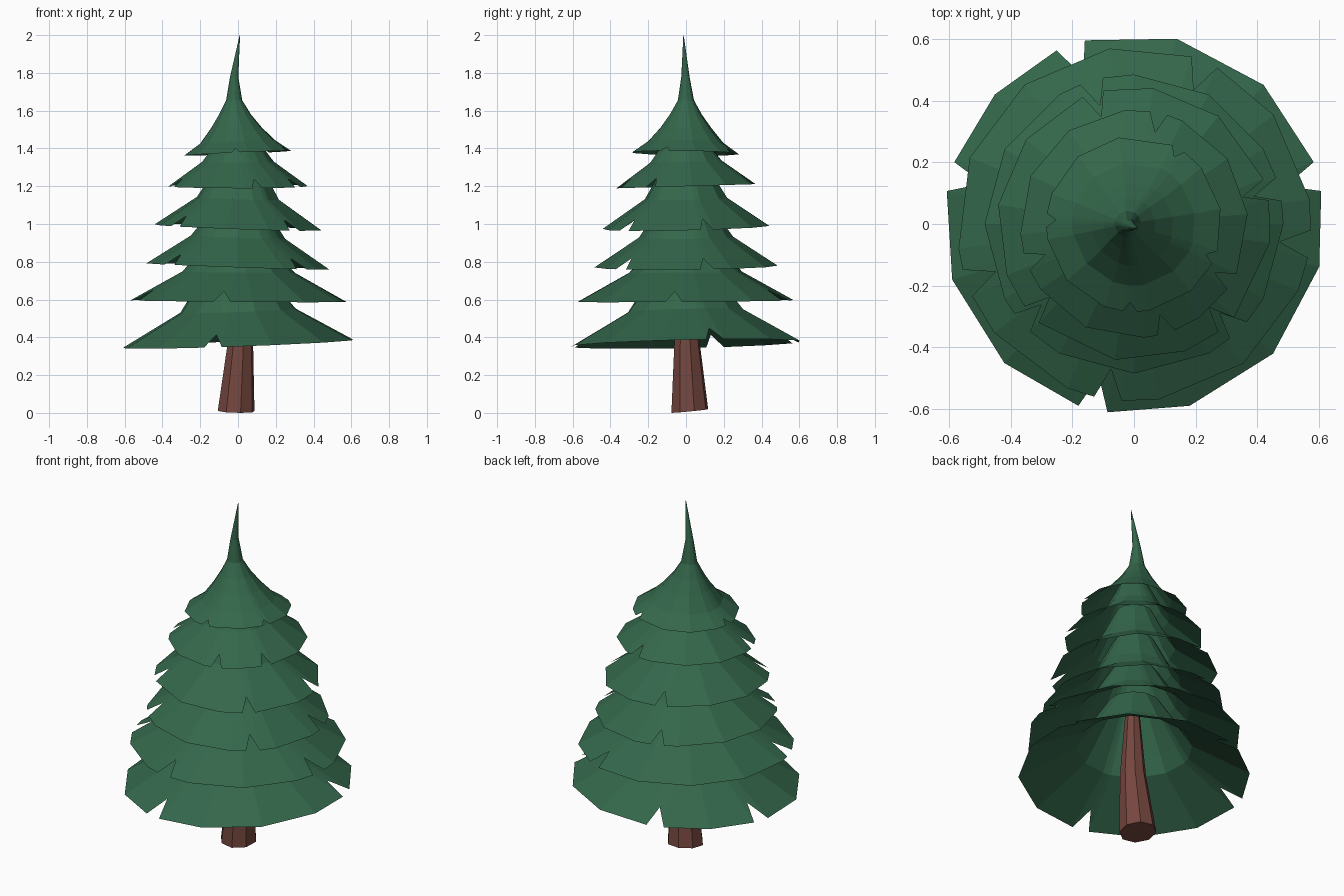
import bpy, math
from mathutils import Vector

if "Cube" in bpy.data.objects:
    bpy.data.objects.remove(bpy.data.objects["Cube"])


def material(name, rgb):
    m = bpy.data.materials.new(name)
    m.diffuse_color = (*rgb, 1)
    m.use_nodes = True
    m.node_tree.nodes["Principled BSDF"].inputs["Base Color"].default_value = m.diffuse_color
    return m


GREEN = material("needle green", (0.034, 0.135, 0.07))
BROWN = material("bark brown", (0.18, 0.062, 0.05))


def make(name, verts, faces, mat):
    me = bpy.data.meshes.new(name)
    me.from_pydata(verts, [], faces)
    me.materials.append(mat)
    ob = bpy.data.objects.new(name, me)
    bpy.context.collection.objects.link(ob)
    return ob


def tier(name, profile, start, notches, tilt, centres=None, sides=12):
    """Open skirt of flat facets: profile runs from rim to top, wedges are cut in the rim."""
    # columns: even angles, plus three per notch (edge, apex, edge)
    def gap(a, b):
        return abs((a - b + 180) % 360 - 180)
    cols = [(start + i * 360 / sides, 0.0) for i in range(sides)]
    cols = [c for c in cols if all(gap(c[0], n) > 11 for n in notches)]
    for n in notches:
        cols += [(n - 5, 0.0), (n - 1, 0.36), (n + 4, 0.0)]
    cols = sorted((a % 360, d) for a, d in cols)
    (r0, z0), (r1, z1) = profile[:2]
    verts, n = [], len(cols)
    for row, (r, z) in enumerate(profile):
        c = centres[row] if centres else (0, 0)
        for a, d in cols:
            rr, zz = r, z
            if row == 0:
                rr, zz = r0 + (r1 - r0) * d, z0 + (z1 - z0) * d
            x, y = rr * math.cos(math.radians(a)), rr * math.sin(math.radians(a))
            zz += (tilt[0] * x + tilt[1] * y) if row < 2 else 0
            verts.append(Vector((x + c[0], y + c[1], zz)))
    faces = [(k * n + i, k * n + (i + 1) % n, (k + 1) * n + (i + 1) % n, (k + 1) * n + i)
             for k in range(len(profile) - 1) for i in range(n)]
    return make(name, verts, faces, GREEN)


# Five lower skirts of branches
tier("branches_1", [(0.617, 0.365), (0.31, 0.54), (0.26, 0.61), (0.14, 0.80)],
     -13, [258, 15, 110, 166], (0.036, 0.022))
tier("branches_2", [(0.575, 0.592), (0.30, 0.745), (0.23, 0.82), (0.12, 1.0)],
     8, [262, 67, 200, 354], (-0.008, 0.008))
tier("branches_3", [(0.485, 0.775), (0.25, 0.93), (0.20, 1.0), (0.11, 1.18)],
     0, [14, 107, 222, 315], (-0.035, 0.01))
tier("branches_4", [(0.445, 0.982), (0.22, 1.135), (0.175, 1.21), (0.10, 1.36)],
     -8, [15, 108, 222, 313], (-0.035, 0.022))
tier("branches_5", [(0.37, 1.2), (0.19, 1.33), (0.145, 1.39), (0.08, 1.52)],
     5, [287, 78, 200, 330], (0.0, 0.03))

# Top skirt sweeping into a slightly bent tip
tier("tree_top",
     [(0.285, 1.375), (0.20, 1.435), (0.135, 1.51), (0.085, 1.58), (0.043, 1.655),
      (0.022, 1.78), (0.001, 2.0)],
     10, [268, 60, 178, 338], (0.045, -0.015),
     [(0, 0), (0, 0), (-0.006, 0), (-0.015, 0), (-0.02, 0), (-0.02, -0.003), (0.01, -0.013)])

# Tapered, leaning trunk with eight sides
rings = [(-0.01, 0.02, 0.10, 0.01), (0.012, 0.006, 0.07, 0.36), (0.01, 0.0, 0.04, 0.72)]
S = 8
tv = [(cx + r * math.cos(math.tau * (i + 0.3) / S), cy + r * math.sin(math.tau * (i + 0.3) / S),
       z + (0.01 * math.sin(math.tau * i / S) if k == 0 else 0))
      for k, (cx, cy, r, z) in enumerate(rings) for i in range(S)]
tf = [(k * S + i, k * S + (i + 1) % S, (k + 1) * S + (i + 1) % S, (k + 1) * S + i)
      for k in range(2) for i in range(S)]
tf += [tuple(reversed(range(S))), tuple(range(2 * S, 3 * S))]
make("trunk", tv, tf, BROWN)
